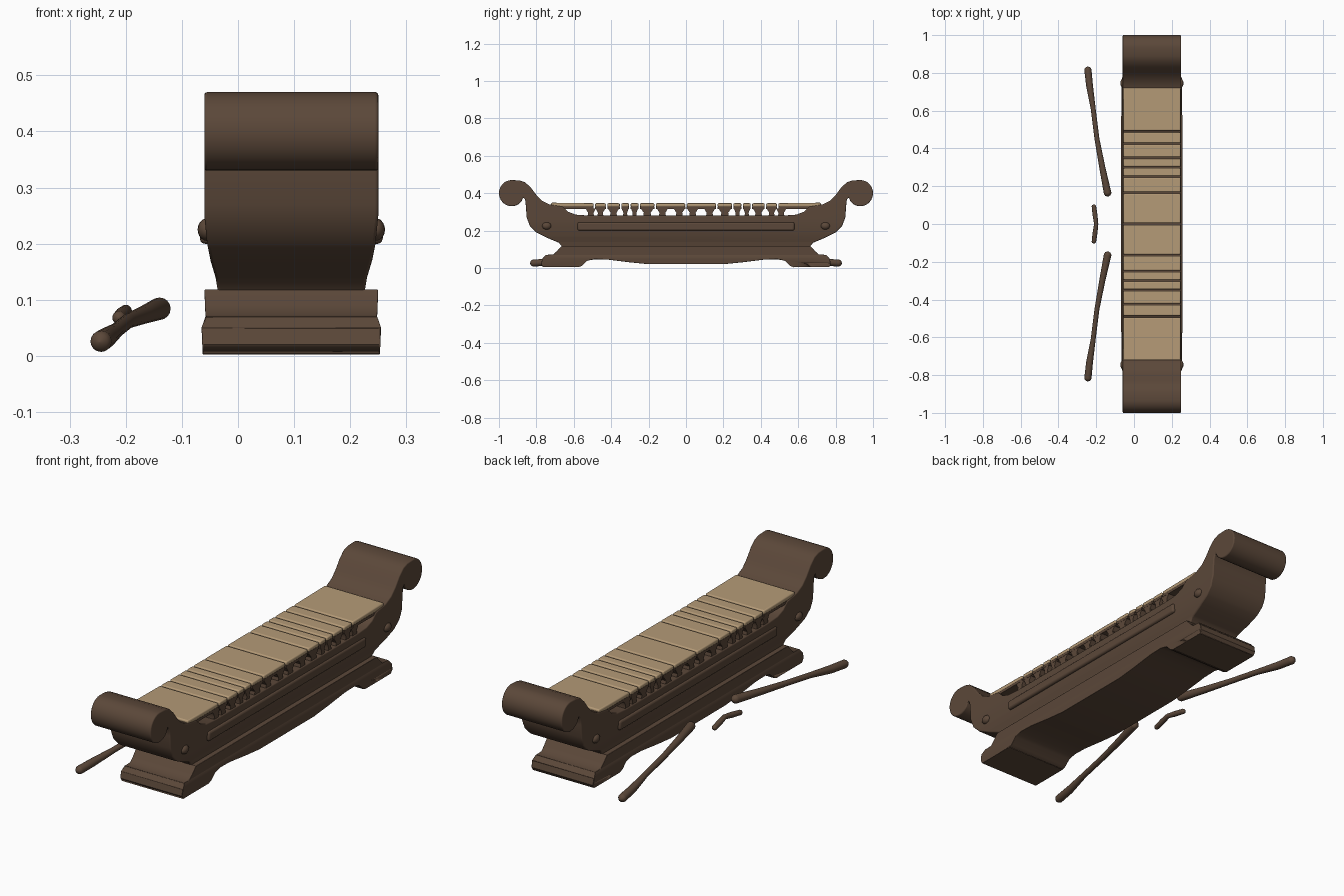
import bpy, bmesh, math
from mathutils import Vector

cube = bpy.data.objects.get("Cube")
if cube:
    bpy.data.objects.remove(cube)

CX = 0.095      # centre line of the instrument
HALF = 0.155    # half of its width


def material(name, rgb):
    m = bpy.data.materials.new(name)
    m.use_nodes = True
    col = (*rgb, 1)
    m.diffuse_color = col
    bsdf = m.node_tree.nodes["Principled BSDF"]
    bsdf.inputs["Base Color"].default_value = col
    bsdf.inputs["Roughness"].default_value = 0.8
    return m


wood = material("dark wood", (0.105, 0.064, 0.041))
tan = material("tan bars", (0.46, 0.325, 0.185))


def finish(name, bm, mat, bevel=0.0, segs=3):
    bmesh.ops.recalc_face_normals(bm, faces=bm.faces)
    me = bpy.data.meshes.new(name)
    bm.to_mesh(me)
    bm.free()
    ob = bpy.data.objects.new(name, me)
    bpy.context.collection.objects.link(ob)
    me.materials.append(mat)
    if bevel:
        mod = ob.modifiers.new("soft edges", 'BEVEL')
        mod.width, mod.segments, mod.angle_limit = bevel, segs, math.radians(50)
    bpy.ops.object.select_all(action='DESELECT')
    bpy.context.view_layer.objects.active = ob
    ob.select_set(True)
    bpy.ops.object.shade_smooth_by_angle(angle=math.radians(40))
    return ob


def extrude_profile(points, half=HALF):
    """Solid from a (y, z) outline, extruded across x."""
    bm = bmesh.new()
    face = bm.faces.new([bm.verts.new((CX - half, y, z)) for y, z in points])
    out = bmesh.ops.extrude_face_region(bm, geom=[face])
    moved = [g for g in out["geom"] if isinstance(g, bmesh.types.BMVert)]
    bmesh.ops.translate(bm, verts=moved, vec=(2 * half, 0, 0))
    return bm


def mirrored(half):
    return half + [(-y, z) for y, z in reversed(half)]


def shape_width(bm, levels):
    """Cut at the given heights and set the half width there."""
    for z, _ in levels:
        bmesh.ops.bisect_plane(bm, geom=bm.verts[:] + bm.edges[:] + bm.faces[:],
                               plane_co=(0, 0, z), plane_no=(0, 0, 1))
    for v in bm.verts:
        w = levels[-1][1] if v.co.z > levels[0][0] else levels[0][1]
        for (z0, w0), (z1, w1) in zip(levels, levels[1:]):
            if z0 <= v.co.z <= z1:
                w = w0 + (w1 - w0) * (v.co.z - z0) / (z1 - z0)
        v.co.x = CX + math.copysign(w, v.co.x - CX)


# Boat-shaped body with a scroll at each end
scroll = [(0.932 + 0.068 * math.cos(a), 0.4 + 0.07 * math.sin(a))
          for a in [math.radians(-140 + 12 * i) for i in range(20)]]
body_half = [(0.66, 0.11), (0.68, 0.135), (0.74, 0.16), (0.8, 0.19), (0.835, 0.225),
             (0.852, 0.27), (0.856, 0.33), (0.86, 0.365), (0.87, 0.377)] + scroll + [
             (0.89, 0.468), (0.86, 0.458), (0.83, 0.43), (0.8, 0.39), (0.77, 0.36),
             (0.73, 0.34), (0.66, 0.328), (0.63, 0.3), (0.59, 0.285), (0.52, 0.28)]
bm = extrude_profile(mirrored(body_half))
shape_width(bm, [(0.11, 0.13), (0.14, 0.135), (0.17, 0.144), (0.2, 0.15), (0.25, HALF)])
finish("body", bm, wood, 0.008)

# Stand: stepped ends, flat feet and an arched underside
stand_half = [(0.2, 0.02), (0.3, 0.03), (0.42, 0.045), (0.49, 0.047), (0.53, 0.038),
              (0.555, 0.012), (0.575, 0.004), (0.765, 0.004), (0.775, 0.02), (0.768, 0.05),
              (0.75, 0.07), (0.71, 0.072), (0.69, 0.09), (0.665, 0.118)]
bm = extrude_profile(mirrored(stand_half))
shape_width(bm, [(0.004, 0.158), (0.05, 0.16), (0.07, 0.153), (0.118, 0.155)])
finish("stand", bm, wood, 0.008)

# Side mouldings and small end knobs
for side, label in ((1, "left"), (-1, "right")):
    bm = bmesh.new()
    bmesh.ops.create_cube(bm, size=1)
    for v in bm.verts:
        v.co = (CX + side * 0.15 + v.co.x * 0.026, v.co.y * 1.16, 0.222 + v.co.z * 0.045)
    finish(label + "_moulding", bm, wood, 0.01)
    for end, where in ((1, "back"), (-1, "front")):
        bm = bmesh.new()
        bmesh.ops.create_uvsphere(bm, u_segments=16, v_segments=10, radius=1)
        for v in bm.verts:
            v.co = (CX + side * 0.15 + v.co.x * 0.017, end * 0.745 + v.co.y * 0.025,
                    0.225 + v.co.z * 0.02)
        finish(f"{label}_{where}_knob", bm, wood)

# Bars, each on a tapered cross support
cuts = [0.0, 0.165, 0.25, 0.3, 0.35, 0.425, 0.49, 0.725]
gap = 0.004
for sign, label in ((1, "back"), (-1, "front")):
    for i, (a, b) in enumerate(zip(cuts, cuts[1:])):
        a, b = a + gap, b - gap
        last = b > 0.6
        top = 0.349 if last else 0.346
        bm = extrude_profile([(sign * a, 0.327), (sign * b, 0.327),
                              (sign * b, top), (sign * a, 0.346)], HALF - 0.003)
        finish(f"{label}_bar_{i + 1}", bm, tan, 0.006)
        # Wooden under-layer of the bar
        bm = extrude_profile([(sign * a, 0.316), (sign * b, 0.316),
                              (sign * b, 0.329), (sign * a, 0.329)], HALF - 0.004)
        finish(f"{label}_bar_base_{i + 1}", bm, wood)
        # Supports, wider where they meet the bar
        if last:
            feet = [(a + 0.015, 0.022)]
        elif b - a > 0.1:
            feet = [(a + 0.032, 0.024), (b - 0.035, 0.024)]
        else:
            feet = [((a + b) / 2, (b - a) * 0.36)]
        for j, (c, w) in enumerate(feet):
            c *= sign
            bm = extrude_profile([(c - w * 0.85, 0.27), (c + w * 0.85, 0.27), (c + w * 0.65, 0.295),
                                  (c + w * 1.25, 0.318), (c - w * 1.25, 0.318),
                                  (c - w * 0.65, 0.295)], HALF - 0.005)
            finish(f"{label}_support_{i + 1}_{j + 1}", bm, wood)


def rod(name, points):
    """Round rod through (x, y, z, radius) points with domed ends."""
    first, last = Vector(points[0][:3]), Vector(points[-1][:3])
    d = (last - first).normalized()
    rings = []
    for t in (0.0, 0.5, 0.85):
        rings.append((first - d * points[0][3] * math.cos(t * math.pi / 2),
                      points[0][3] * max(math.sin(t * math.pi / 2), 0.05)))
    rings += [(Vector(p[:3]), p[3]) for p in points]
    for t in (0.85, 0.5, 0.0):
        rings.append((last + d * points[-1][3] * math.cos(t * math.pi / 2),
                      points[-1][3] * max(math.sin(t * math.pi / 2), 0.05)))
    u = d.cross(Vector((0, 0, 1))).normalized()
    w = d.cross(u)
    bm = bmesh.new()
    n = 16
    loops = [[bm.verts.new(c + r * (u * math.cos(k * math.tau / n) + w * math.sin(k * math.tau / n)))
              for k in range(n)] for c, r in rings]
    for p, q in zip(loops, loops[1:]):
        for k in range(n):
            bm.faces.new((p[k], p[k - 1], q[k - 1], q[k]))
    bm.faces.new(loops[0])
    bm.faces.new(loops[-1])
    finish(name, bm, wood)


# Two beaters and a small handle lying beside the stand
for s, label in ((1, "back"), (-1, "front")):
    rod(label + "_beater", [(-0.244, s * 0.815, 0.026, 0.019), (-0.235, s * 0.73, 0.032, 0.018),
                            (-0.216, s * 0.61, 0.046, 0.013), (-0.196, s * 0.45, 0.062, 0.013),
                            (-0.168, s * 0.3, 0.073, 0.016), (-0.14, s * 0.165, 0.084, 0.02)])
rod("small_handle", [(-0.212, -0.092, 0.068, 0.012), (-0.206, -0.045, 0.074, 0.013),
                     (-0.2, 0, 0.08, 0.011), (-0.206, 0.045, 0.074, 0.013),
                     (-0.212, 0.092, 0.068, 0.012)])
